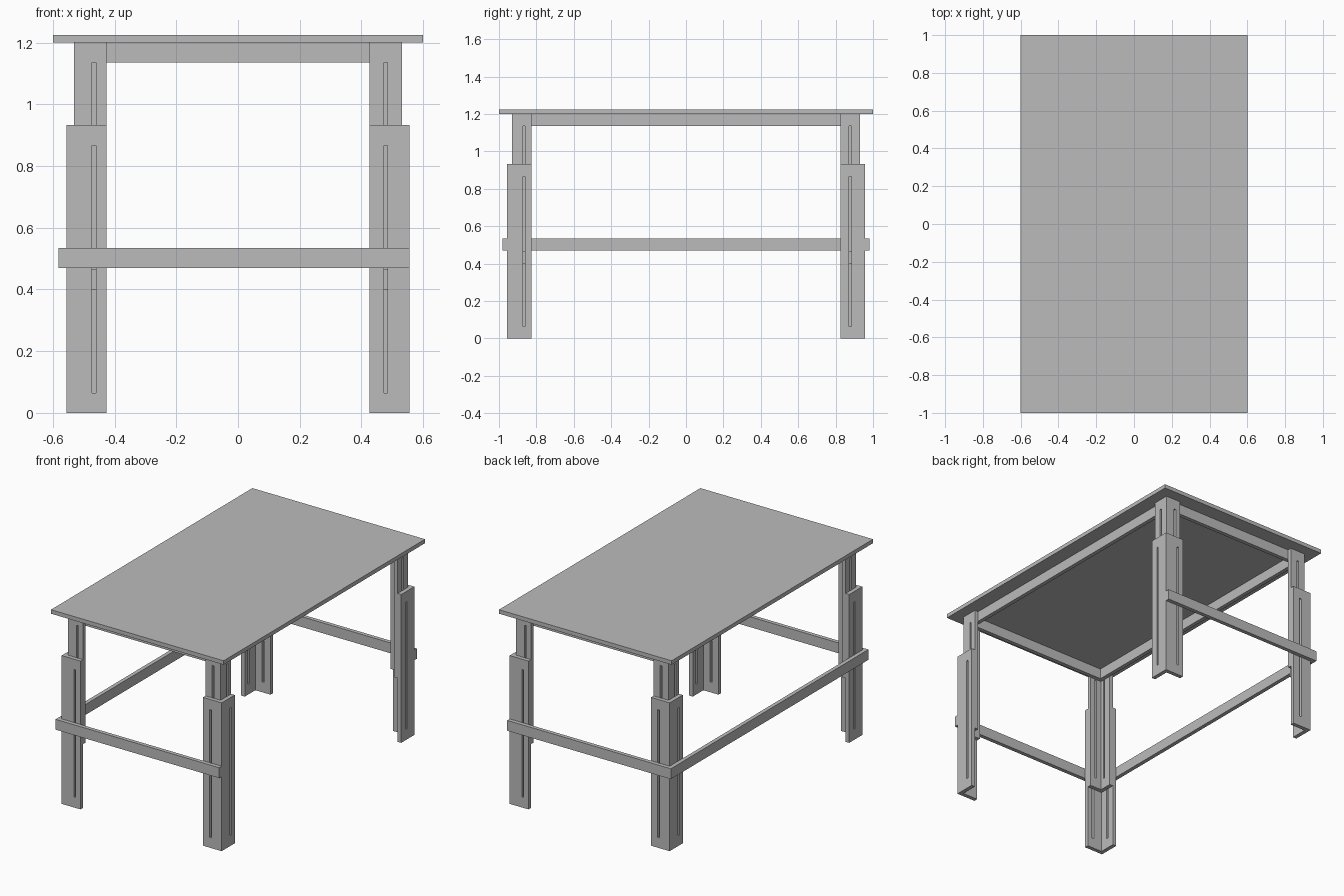
import bpy, bmesh, math
from mathutils import Matrix, Vector

if "Cube" in bpy.data.objects:
    bpy.data.objects.remove(bpy.data.objects["Cube"], do_unlink=True)

grey = bpy.data.materials.new("plain_grey")
grey.use_nodes = True
grey.diffuse_color = (0.5, 0.5, 0.5, 1)
grey.node_tree.nodes["Principled BSDF"].inputs["Base Color"].default_value = (0.5, 0.5, 0.5, 1)

T = 0.025            # board thickness
SLOT = 0.0125        # slot width
MARGIN = 0.065       # solid board beyond each slot end, also rail height
CORNER = (0.556, 0.956)   # outer corner of the legs
TOP = 1.2            # underside of the table top


def finish(name, bm):
    bmesh.ops.recalc_face_normals(bm, faces=bm.faces)
    mesh = bpy.data.meshes.new(name)
    bm.to_mesh(mesh)
    bm.free()
    mesh.materials.append(grey)
    obj = bpy.data.objects.new(name, mesh)
    bpy.context.collection.objects.link(obj)
    return obj


def board(name, lo, hi):
    lo, hi = Vector(lo), Vector(hi)
    bm = bmesh.new()
    bmesh.ops.create_cube(bm, size=1)
    bmesh.ops.scale(bm, vec=hi - lo, verts=bm.verts)
    bmesh.ops.translate(bm, vec=(lo + hi) / 2, verts=bm.verts)
    return finish(name, bm)


def slotted_board(bm, u0, u1, slot_u, z0, z1, place):
    """Upright board with a slot cut through it; place maps (u, depth, z) to space."""
    def ring(a, b, c, d, depth):
        return [bm.verts.new(place(u, depth, z)) for u, z in ((a, c), (b, c), (b, d), (a, d))]
    rings = []
    for depth in (0, T):
        rings.append((ring(u0, u1, z0, z1, depth),
                      ring(slot_u - SLOT / 2, slot_u + SLOT / 2, z0 + MARGIN, z1 - MARGIN, depth)))
    (outer_f, slot_f), (outer_b, slot_b) = rings
    for a, b in ((outer_f, slot_f), (outer_b, slot_b), (outer_f, outer_b), (slot_f, slot_b)):
        for i in range(4):
            j = (i + 1) % 4
            bm.faces.new((a[i], a[j], b[j], b[i]))


def angle_leg(name, width, z0, z1, corner, turn):
    """Two slotted boards butted into an angle, then turned to its corner."""
    bm = bmesh.new()
    slot_a = -width + 0.0525
    slot_b = width - 0.04
    slotted_board(bm, -width, 0, slot_a, z0, z1, lambda u, d, z: (u, d, z))
    slotted_board(bm, T, width, slot_b, z0, z1, lambda u, d, z: (-d, u, z))
    bm.transform(Matrix.Translation((*corner, 0)) @ Matrix.Rotation(turn, 4, "Z"))
    return finish(name, bm)


# Table top
board("table_top", (-0.6, -1, TOP), (0.6, 1, TOP + T))

# Telescoping legs, each turned a quarter from the last
cx, cy = CORNER
corners = (("front_left", 1, -1), ("back_left", 1, 1), ("back_right", -1, 1), ("front_right", -1, -1))
for n, (label, sx, sy) in enumerate(corners):
    turn = n * math.pi / 2
    angle_leg(label + "_outer_leg", 0.13, 0, 0.932, (sx * cx, sy * cy), turn)
    angle_leg(label + "_inner_leg", 0.105, 0.4, TOP, (sx * (cx - T), sy * (cy - T)), turn)

# Apron boards inside the leg tops
ax, ay = cx - 2 * T, cy - 2 * T
for s, side, end in ((1, "left", "back"), (-1, "right", "front")):
    x = sorted((s * ax, s * (ax - T)))
    y = sorted((s * ay, s * (ay - T)))
    board(side + "_apron", (x[0], T - ay, TOP - MARGIN), (x[1], ay - T, TOP))
    board(end + "_apron", (-ax, y[0], TOP - MARGIN), (ax, y[1], TOP))

# Stretcher rails on the outside of three sides, the left side stays open
z0, z1 = 0.469, 0.534
board("front_rail", (-cx, -cy - T, z0), (cx, -cy, z1))
board("back_rail", (-cx, cy, z0), (cx, cy + T, z1))
board("right_rail", (-cx - T, -cy - T, z0), (-cx, cy + T, z1))
